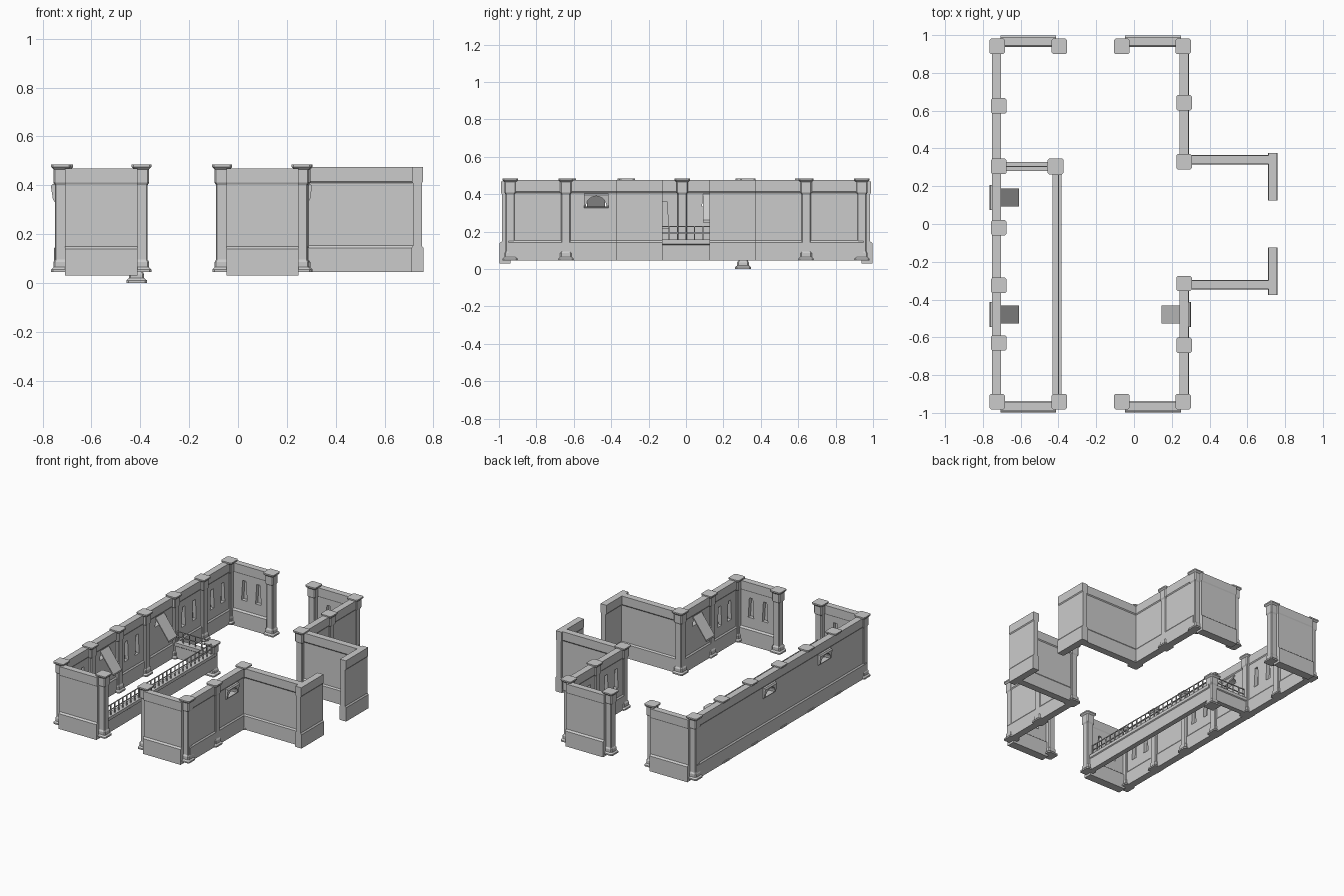
import bpy, bmesh, math
from mathutils import Vector

cube = bpy.data.objects.get("Cube")
if cube:
    bpy.data.objects.remove(cube, do_unlink=True)

X, Y, Z = Vector((1, 0, 0)), Vector((0, 1, 0)), Vector((0, 0, 1))


def finish(name, bm):
    bmesh.ops.recalc_face_normals(bm, faces=bm.faces)
    mesh = bpy.data.meshes.new(name)
    bm.to_mesh(mesh)
    bm.free()
    obj = bpy.data.objects.new(name, mesh)
    bpy.context.collection.objects.link(obj)
    return obj


def add_prism(bm, outline, origin, u, v, sweep):
    """Polygon in the u, v plane swept along a vector."""
    a = [bm.verts.new(origin + u * p + v * q) for p, q in outline]
    b = [bm.verts.new(vert.co + sweep) for vert in a]
    bm.faces.new(a)
    bm.faces.new(b)
    for i in range(len(a)):
        j = (i + 1) % len(a)
        bm.faces.new((a[i], a[j], b[j], b[i]))


def prism(name, *args):
    bm = bmesh.new()
    add_prism(bm, *args)
    return finish(name, bm)


def add_box(bm, lo, hi):
    lo, hi = Vector(lo), Vector(hi)
    size = hi - lo
    add_prism(bm, [(0, 0), (size.x, 0), (size.x, size.y), (0, size.y)], lo, X, Y, Z * size.z)


def cut(target, cutter):
    mod = target.modifiers.new("opening", "BOOLEAN")
    mod.operation, mod.solver, mod.object = "DIFFERENCE", "EXACT", cutter
    bpy.context.view_layer.objects.active = target
    bpy.ops.object.modifier_apply(modifier=mod.name)
    bpy.data.objects.remove(cutter, do_unlink=True)


# Wall section: plinth, thinner body, cornice
WALL = [(0.025, 0.045), (0.025, 0.142), (0.018, 0.152), (0.018, 0.408), (0.023, 0.415), (0.023, 0.475)]
END_WALL = [(0.03, 0.03), (0.03, 0.138), (0.018, 0.148), (0.018, 0.402), (0.022, 0.41), (0.022, 0.468)]
LOW_WALL = [(0.018, 0.045), (0.018, 0.13), (0.024, 0.135), (0.024, 0.157)]


def wall(name, start, end, section=WALL):
    a, b = Vector((*start, 0)), Vector((*end, 0))
    side = (b - a).normalized().cross(Z)
    outline = section + [(-w, z) for w, z in reversed(section)]
    return prism(name, outline, a, side, Z, b - a)


# Pillar rings: half width, height
PILLAR = [(0.04, 0.045), (0.04, 0.055), (0.031, 0.064), (0.031, 0.085), (0.025, 0.095),
          (0.025, 0.4), (0.031, 0.41), (0.031, 0.465), (0.041, 0.475), (0.041, 0.484)]


def pillar(name, x, y, rings=PILLAR):
    bm = bmesh.new()
    loops = []
    for r, z in rings:
        c = r * 0.8
        corners = [(r, -c), (r, c), (c, r), (-c, r), (-r, c), (-r, -c), (-c, -r), (c, -r)]
        loops.append([bm.verts.new((x + p, y + q, z)) for p, q in corners])
    for low, high in zip(loops, loops[1:]):
        for i in range(8):
            j = (i + 1) % 8
            bm.faces.new((low[i], low[j], high[j], high[i]))
    bm.faces.new(loops[0])
    bm.faces.new(loops[-1])
    return finish(name, bm)


def slot(target, x, y, inward):
    """Narrow tapered window recess on the inner face."""
    along = inward.cross(Z)
    outline = [(-0.022, 0.22), (0.022, 0.22), (0.013, 0.36), (-0.013, 0.36)]
    cut(target, prism("slot_cutter", outline, Vector((x, y, 0)) + inward * 0.03, along, Z, inward * -0.038))


def arch(radius, base):
    return [(radius * math.cos(math.pi * i / 12), base + radius * math.sin(math.pi * i / 12)) for i in range(13)]


def hatch(target, label, x, y, inward):
    """Arched opening with an outer hood and a sloping chute inside."""
    centre = Vector((x, y, 0))
    along = inward.cross(Z)
    cut(target, prism("arch_cutter", arch(0.055, 0.335), centre - inward * 0.06, along, Z, inward * 0.12))
    hood_side = [(0.016, 0.325), (0.03, 0.34), (0.038, 0.395), (0.032, 0.405), (0.016, 0.405)]
    hood = prism(label + "_hood", hood_side, centre - along * 0.066, -inward, Z, along * 0.132)
    cut(hood, prism("arch_cutter", arch(0.055, 0.335), centre - inward * 0.06, along, Z, inward * 0.12))
    chute = [(0.015, 0.405), (0.12, 0.262), (0.12, 0.25), (0.015, 0.393)]
    prism(label + "_chute", chute, centre - along * 0.048, inward, Z, along * 0.096)


# Long left-hand wall seen from inside, with slots and two hatches
LX, RX, EY = -0.728, 0.265, 0.967
long_wall = wall("long_wall", (LX, -0.95), (LX, 0.95))
for mid in (0.785, 0.465, -0.175, -0.785):
    for d in (-0.06, 0.06):
        slot(long_wall, LX, mid + d, X)
for i, y in enumerate((0.14, -0.48)):
    hatch(long_wall, f"long_wall_hatch_{i}", LX, y, X)

# End walls, side walls and projecting bay, front and back
for s, label in ((-1, "front"), (1, "back")):
    for mid, part in ((-0.56, "outer"), (0.1, "inner")):
        end = wall(f"{label}_{part}_end_wall", (mid - 0.148, s * EY), (mid + 0.148, s * EY), END_WALL)
        for d in (-0.055, 0.055):
            slot(end, mid + d, s * EY, Y * -s)
    corner = 0.34 if s > 0 else -0.322
    side = wall(f"{label}_side_wall", (RX, corner), (RX, s * 0.95))
    bays = (0.485, 0.785) if s > 0 else (-0.785,)
    for mid in bays:
        for d in (-0.055, 0.055):
            slot(side, RX, mid + d, -X)
    if s < 0:
        hatch(side, "side_wall_hatch", RX, -0.48, -X)
    wall(f"{label}_bay_wall", (RX, corner), (0.735, corner))
    wall(f"{label}_bay_return", (0.735, s * 0.125), (0.735, s * 0.375))
    for x in (-0.725, -0.395, -0.065, 0.26):
        pillar(f"{label}_corner_pillar", x, s * 0.94)
    pillar(f"{label}_side_pillar", RX, s * 0.642)
    pillar(f"{label}_bay_pillar", RX, corner - 0.01 if s > 0 else corner + 0.007)

for y in (0.625, 0.305, -0.02, -0.325, -0.63):
    pillar("long_wall_pillar", -0.716, y)

# Low gallery walls with a short corner pillar
GX, GY = -0.408, 0.305
wall("gallery_wall", (GX, -0.94), (GX, GY), LOW_WALL)
wall("gallery_return_wall", (LX, GY), (GX, GY), LOW_WALL)
SHORT = [(0.042, 0), (0.042, 0.01), (0.031, 0.02), (0.031, 0.035), (0.025, 0.045),
         (0.025, 0.15), (0.031, 0.16), (0.031, 0.205), (0.042, 0.215), (0.042, 0.224)]
pillar("gallery_corner_pillar", GX - 0.007, GY, SHORT)


# Thin railings on the gallery walls
def railing(name, start, end):
    a, b = Vector((*start, 0)), Vector((*end, 0))
    bm = bmesh.new()
    t = Vector((0.003, 0.003, 0))
    count = round((b - a).length / 0.045)
    for i in range(count + 1):
        p = a.lerp(b, i / count)
        add_box(bm, p - t + Z * 0.15, p + t + Z * 0.23)
    for z in (0.19, 0.226):
        add_box(bm, a - t + Z * z, b + t + Z * (z + 0.005))
    return finish(name, bm)


railing("gallery_railing", (GX + 0.008, -0.9), (GX + 0.008, 0.27))
railing("gallery_return_railing", (-0.69, GY), (-0.45, GY))
